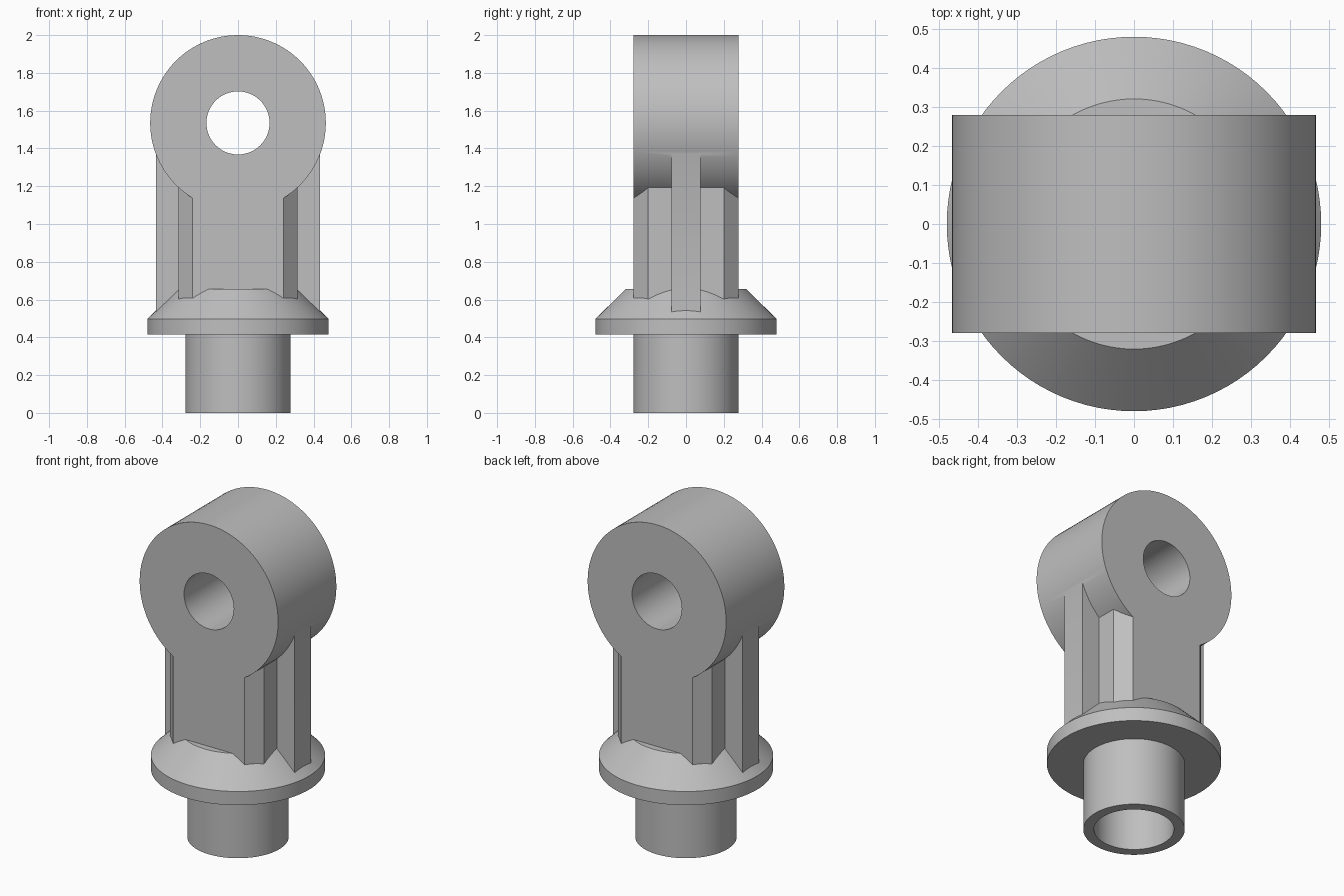
import bpy, bmesh, math
from mathutils import Vector, Matrix

cube = bpy.data.objects.get("Cube")
if cube:
    bpy.data.objects.remove(cube, do_unlink=True)

SEG = 96
EYE_Z, EYE_R, HOLE_R, HALF = 1.535, 0.465, 0.167, 0.279

grey = bpy.data.materials.new("plain_grey")
grey.use_nodes = True
colour = (0.52, 0.52, 0.52, 1)
grey.diffuse_color = colour
grey.node_tree.nodes["Principled BSDF"].inputs["Base Color"].default_value = colour


def add_object(name, bm):
    bmesh.ops.recalc_face_normals(bm, faces=bm.faces)
    mesh = bpy.data.meshes.new(name)
    bm.to_mesh(mesh)
    bm.free()
    mesh.materials.append(grey)
    ob = bpy.data.objects.new(name, mesh)
    bpy.context.collection.objects.link(ob)
    return ob


def prism(name, outline, z0, z1):
    bm = bmesh.new()
    face = bm.faces.new([bm.verts.new((x, y, z0)) for x, y in outline])
    top = bmesh.ops.extrude_face_region(bm, geom=[face])["geom"]
    verts = [g for g in top if isinstance(g, bmesh.types.BMVert)]
    bmesh.ops.translate(bm, verts=verts, vec=(0, 0, z1 - z0))
    return add_object(name, bm)


def cross_cylinder(name, radius, depth):
    bm = bmesh.new()
    place = Matrix.Translation((0, 0, EYE_Z)) @ Matrix.Rotation(math.pi / 2, 4, "X")
    bmesh.ops.create_cone(bm, cap_ends=True, segments=SEG, radius1=radius,
                          radius2=radius, depth=depth, matrix=place)
    return add_object(name, bm)


def lathe(name, profile):
    bm = bmesh.new()
    verts = [bm.verts.new((r, 0, z)) for r, z in profile]
    edges = [bm.edges.new(pair) for pair in zip(verts, verts[1:])]
    bmesh.ops.spin(bm, geom=verts + edges, cent=(0, 0, 0), axis=(0, 0, 1),
                   angle=math.tau, steps=SEG, use_merge=True)
    bmesh.ops.remove_doubles(bm, verts=bm.verts, dist=0.0001)
    return add_object(name, bm)


def combine(target, other, operation):
    mod = target.modifiers.new(operation.lower(), "BOOLEAN")
    mod.operation, mod.solver, mod.object = operation, "EXACT", other
    bpy.context.view_layer.objects.active = target
    bpy.ops.object.modifier_apply(modifier=mod.name)
    bpy.data.objects.remove(other, do_unlink=True)


# Hollow stem with a bevelled flange
body = lathe("rod_end", [(0, 0.415), (0.22, 0.415), (0.22, 0), (0.279, 0),
                         (0.279, 0.415), (0.479, 0.415), (0.479, 0.498),
                         (0.32, 0.655), (0, 0.655)])

# Chamfered neck, side ribs and round eye
quarter = [(0.315, 0.2), (0.24, HALF)]
half = quarter + [(-x, y) for x, y in reversed(quarter)]
neck = prism("neck", half + [(-x, -y) for x, y in half], 0.5, 1.3)
ribs = prism("side_ribs", [(0.435, 0.078), (-0.435, 0.078),
                           (-0.435, -0.078), (0.435, -0.078)], 0.52, 1.39)
eye = cross_cylinder("eye", EYE_R, 2 * HALF)
for part in (neck, ribs, eye):
    combine(body, part, "UNION")

# Pin hole through the eye
combine(body, cross_cylinder("pin_hole", HOLE_R, 1), "DIFFERENCE")

bpy.ops.object.select_all(action="DESELECT")
body.select_set(True)
bpy.context.view_layer.objects.active = body
bpy.ops.object.shade_smooth_by_angle(angle=math.radians(25))
